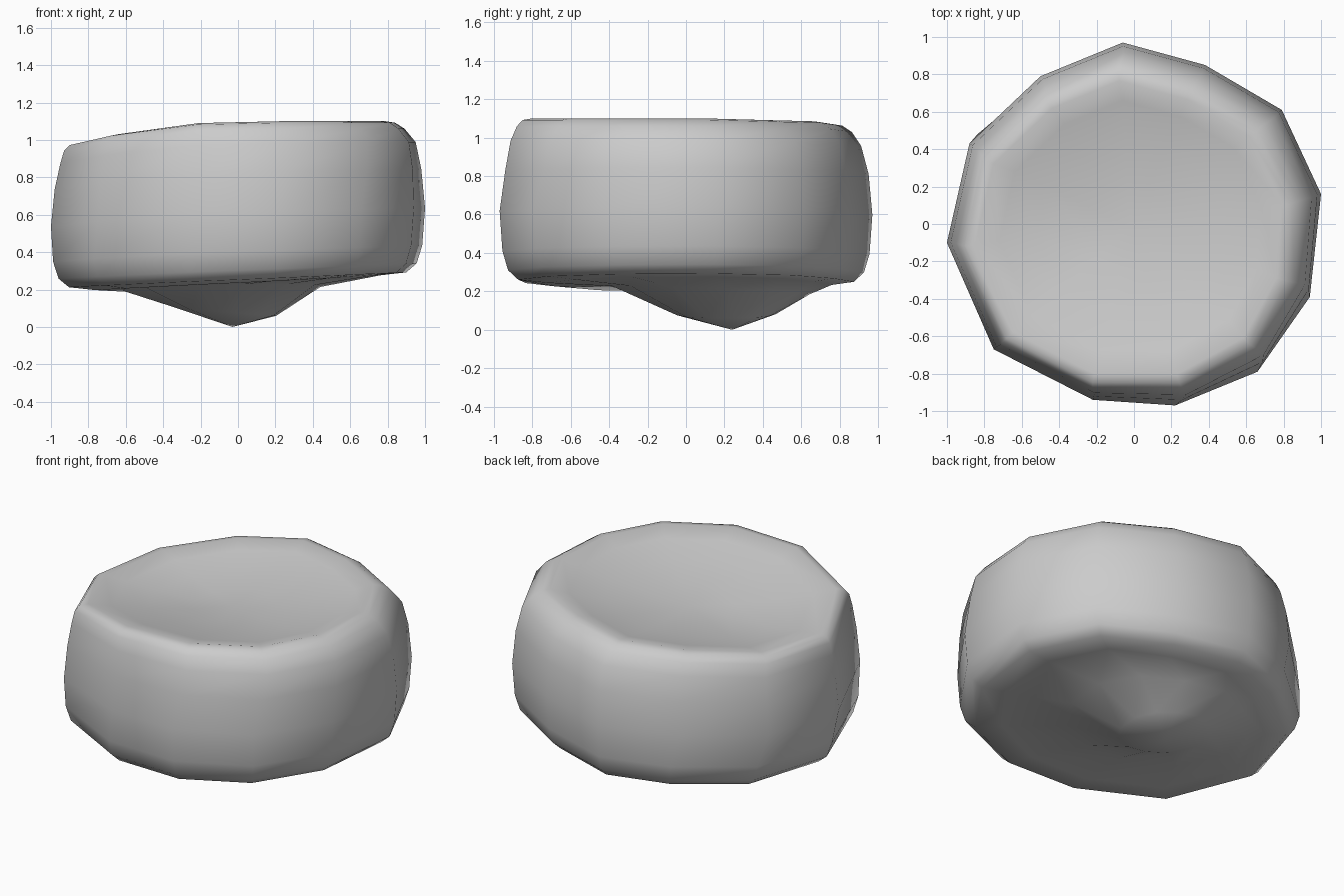
import bpy
import bmesh
from mathutils import Matrix, Vector

if "Cube" in bpy.data.objects:
    bpy.data.objects.remove(bpy.data.objects["Cube"])

# Twelve-sided, slightly irregular outline: x, y, top rim height
OUTLINE = [(-0.06, 0.97, 1.07), (-0.50, 0.79, 1.045), (-0.88, 0.43, 1.0),
           (-1.0, -0.10, 0.98), (-0.75, -0.67, 1.03), (-0.22, -0.94, 1.09),
           (0.22, -0.97, 1.10), (0.66, -0.79, 1.10), (0.94, -0.39, 1.10),
           (1.0, 0.16, 1.10), (0.79, 0.61, 1.09), (0.38, 0.85, 1.085)]
N = len(OUTLINE)
TOP_TWIST = {6: 0.10, 7: 0.12, 8: 0.08}
LOW_TWIST = {1: -0.06, 2: -0.08, 3: -0.06, 4: -0.06, 5: -0.06}

bm = bmesh.new()
rings = []


def rim_bottom(x):
    return 0.26 + 0.04 * x


def add_ring(scale, height, cx=0.0, cy=0.0, top=0.0, low=0.0):
    # Corners slide slightly along the outline towards the two rims
    ring = []
    for i, (x, y, t) in enumerate(OUTLINE):
        a = top * TOP_TWIST.get(i, 0) + low * LOW_TWIST.get(i, 0)
        p = Matrix.Rotation(a, 2) @ Vector((x, y)) * scale
        ring.append(bm.verts.new((p.x + cx, p.y + cy, height(x, y, t))))
    rings.append(ring)


# Bulging lump on the underside
apex = bm.verts.new((-0.03, 0.24, 0.0))
add_ring(0.265, lambda x, y, t: 0.08 - 0.02 * x, -0.06, 0.21)
add_ring(0.53, lambda x, y, t: 0.205 + 0.012 * x - 0.02 * y, -0.09, 0.13)

# Side wall from bottom rim to top rim: scale, height fraction, x shift, y shift
SIDE = [(0.76, -0.03, 0.0, 0.02), (0.90, -0.01, 0, 0), (0.955, 0.05, 0, 0),
        (0.985, 0.17, 0, 0), (1.0, 0.42, 0, 0), (0.98, 0.68, 0, 0),
        (0.95, 0.86, 0, -0.01), (0.91, 0.95, -0.02, -0.02),
        (0.87, 0.99, -0.03, -0.03), (0.82, 1.0, -0.03, -0.03)]
for s, f, cx, cy in SIDE:
    add_ring(s, lambda x, y, t: rim_bottom(x) + f * (t - rim_bottom(x)), cx, cy,
             max(0, (f - 0.42) / 0.58), min(1, max(0, (0.42 - f) / 0.3)))

# Shallow dished top, levelling out towards the centre
for s, drop in ((0.70, 0.025), (0.5, 0.06), (0.25, 0.085)):
    add_ring(s, lambda x, y, t: 1.06 + (t - 1.06) * s / 0.82 - drop, -0.02, -0.02, 1)
dish = bm.verts.new((-0.02, -0.02, 0.97))

for lower, upper in zip(rings, rings[1:]):
    for i in range(N):
        j = (i + 1) % N
        bm.faces.new((lower[i], lower[j], upper[j], upper[i]))
for i in range(N):
    j = (i + 1) % N
    bm.faces.new((apex, rings[0][j], rings[0][i]))
    bm.faces.new((dish, rings[-1][i], rings[-1][j]))
bmesh.ops.recalc_face_normals(bm, faces=bm.faces)
for face in bm.faces:
    face.smooth = True

mesh = bpy.data.meshes.new("dished_drum")
bm.to_mesh(mesh)
bm.free()
drum = bpy.data.objects.new("dished_drum", mesh)
bpy.context.collection.objects.link(drum)
